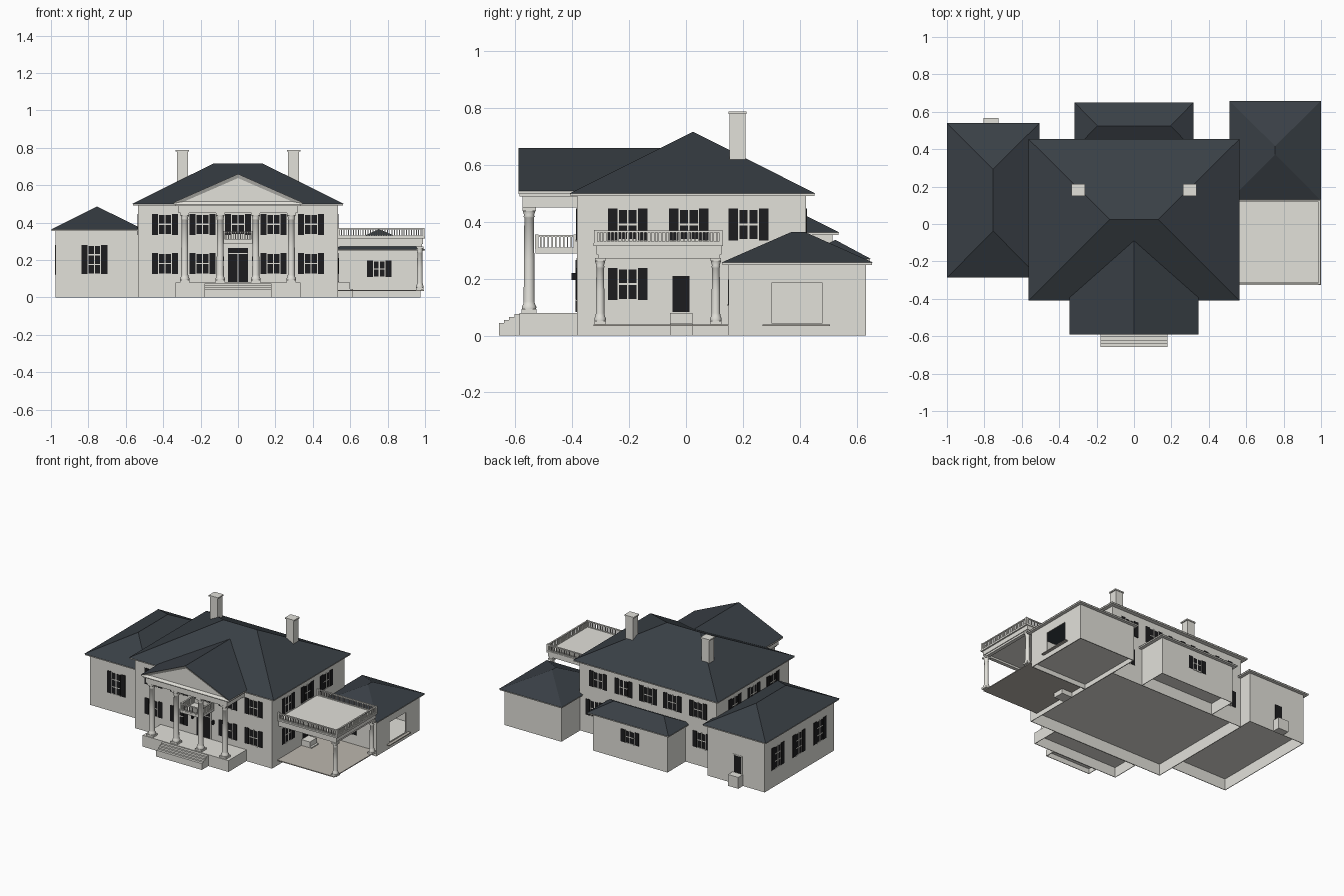
import bpy, bmesh, math
from mathutils import Matrix, Vector

cube = bpy.data.objects.get("Cube")
if cube:
    bpy.data.objects.remove(cube, do_unlink=True)


def material(name, rgb):
    m = bpy.data.materials.new(name)
    m.use_nodes = True
    m.diffuse_color = (*rgb, 1)
    m.node_tree.nodes["Principled BSDF"].inputs["Base Color"].default_value = (*rgb, 1)
    return m


LIGHT = material("cream_stone", (0.76, 0.75, 0.7))
SLATE = material("slate_roof", (0.041, 0.05, 0.06))
DARK = material("dark_glass", (0.012, 0.012, 0.013))
PAVING = material("paving", (0.5, 0.47, 0.42))


def finish(name, bm, mats):
    bmesh.ops.recalc_face_normals(bm, faces=bm.faces)
    mesh = bpy.data.meshes.new(name)
    bm.to_mesh(mesh)
    bm.free()
    for m in mats:
        mesh.materials.append(m)
    ob = bpy.data.objects.new(name, mesh)
    bpy.context.collection.objects.link(ob)
    return ob


def boxes(name, mat, items, frame=Matrix()):
    """One object made of boxes given as x0, x1, y0, y1, z0, z1."""
    bm = bmesh.new()
    for b in items:
        size = Vector((b[1] - b[0], b[3] - b[2], b[5] - b[4]))
        mid = Vector((b[0] + b[1], b[2] + b[3], b[4] + b[5])) / 2
        bmesh.ops.create_cube(bm, size=1, matrix=frame @ Matrix.Translation(mid) @ Matrix.Diagonal((*size, 1)))
    return finish(name, bm, [mat])


def ring(x0, x1, y0, y1, z0, z1, t=0.004):
    """Four thin walls around a rectangle, open above and below."""
    return [(x0, x1, y0, y0 + t, z0, z1), (x0, x1, y1 - t, y1, z0, z1),
            (x0, x0 + t, y0, y1, z0, z1), (x1 - t, x1, y0, y1, z0, z1)]


def block(name, x0, x1, y0, y1, floor, top):
    """Storey block standing on a hollow foundation skirt."""
    boxes(name, LIGHT, [(x0, x1, y0, y1, floor, top)])
    boxes(name + "_foundation", LIGHT, ring(x0, x1, y0, y1, 0, floor))


def roof(name, points, inset=False):
    """Convex roof: slate on the slopes, stone on soffits and gables."""
    bm = bmesh.new()
    verts = [bm.verts.new(p) for p in points]
    bmesh.ops.convex_hull(bm, input=verts)
    bmesh.ops.dissolve_limit(bm, angle_limit=0.01, verts=bm.verts, edges=bm.edges)
    bmesh.ops.recalc_face_normals(bm, faces=bm.faces)
    for f in bm.faces:
        f.material_index = 1 if f.normal.z > 0.1 else 0
    if inset:
        front = [f for f in bm.faces if f.normal.y < -0.9]
        bmesh.ops.inset_individual(bm, faces=front, thickness=0.022, depth=-0.012)
    finish(name, bm, [LIGHT, SLATE])


def hip_roof(name, x0, x1, y0, y1, z0, z1, ridge):
    """Hipped roof with a thin cornice slab under the eaves."""
    eaves = [(x, y, z0) for x in (x0, x1) for y in (y0, y1)]
    roof(name, eaves + [(x, y, z1) for x, y in ridge])
    e = 0.003
    boxes(name + "_cornice", LIGHT, [(x0 + e, x1 - e, y0 + e, y1 - e, z0 - 0.009, z0)])


# Wall frames: local x runs along the wall, local -y points outwards
FRONT, BACK, RIGHT, LEFT = 0, math.pi, -math.pi / 2, math.pi / 2


def wall_frame(side, x, y):
    return Matrix.Translation((x, y, 0)) @ Matrix.Rotation(side, 4, "Z")


def window(name, side, x, y, z0, z1, width=0.14, rows=2):
    f = wall_frame(side, x, y)
    w, sh = width / 2, width * 0.24
    p = w - sh - 0.005
    boxes(name + "_shutters", DARK, [(-w, sh - w, -0.003, 0, z0, z1), (w - sh, w, -0.003, 0, z0, z1)], f)
    boxes(name + "_glass", DARK, [(-p, p, -0.0015, 0, z0 + 0.004, z1 - 0.006)], f)
    bars = [(-0.003, 0.003, -0.003, 0, z0, z1)]
    for i in range(1, rows):
        z = z0 + (z1 - z0) * i / rows
        bars.append((-p, p, -0.003, 0, z - 0.003, z + 0.003))
    bars.append((-p, p, -0.004, 0, z0 - 0.004, z0 + 0.003))
    boxes(name + "_bars", LIGHT, bars, f)


def door(name, side, x, y, z0, z1, width):
    f, w = wall_frame(side, x, y), width / 2
    boxes(name + "_frame", LIGHT, [(-w - 0.008, w + 0.008, -0.002, 0, z0, z1 + 0.008)], f)
    boxes(name, DARK, [(-w, w, -0.004, 0, z0, z1)], f)


def railing(name, start, end, z0, z1):
    """Balustrade from start to end with posts, rails and balusters."""
    a, b = Vector(start), Vector(end)
    d = b - a
    f = Matrix.Translation((a.x, a.y, 0)) @ Matrix.Rotation(math.atan2(d.y, d.x), 4, "Z")
    n, r = max(2, round(d.length / 0.013)), 0.0025
    items = [(0, d.length, -0.005, 0.005, z1 - 0.007, z1), (0, d.length, -0.004, 0.004, z0, z0 + 0.005)]
    items += [(u - 0.006, u + 0.006, -0.006, 0.006, z0, z1 + 0.002) for u in (0, d.length)]
    items += [(d.length * i / n - r, d.length * i / n + r, -r, r, z0, z1) for i in range(1, n)]
    boxes(name, LIGHT, items, f)


def column(name, x, y, z0, z1, r):
    """Turned column with a square plinth and abacus."""
    bm = bmesh.new()
    h = z1 - z0
    profile = [(1.3, 0.012), (1.35, 0.022), (1.1, 0.03), (1, 0.04), (0.97, h * 0.5),
               (0.88, h - 0.035), (1.05, h - 0.032), (0.9, h - 0.026), (1.22, h - 0.01)]
    verts = [bm.verts.new((x + k * r, y, z0 + z)) for k, z in profile]
    edges = [bm.edges.new(p) for p in zip(verts, verts[1:])]
    bmesh.ops.spin(bm, geom=verts + edges, cent=(x, y, 0), axis=(0, 0, 1), angle=math.tau, steps=16)
    bmesh.ops.remove_doubles(bm, verts=bm.verts, dist=0.0001)
    ob = finish(name, bm, [LIGHT])
    for p in ob.data.polygons:
        p.use_smooth = True
    boxes(name + "_blocks", LIGHT, [(x - q, x + q, y - q, y + q, a, b) for q, a, b in
                                    ((r * 1.38, z0, z0 + 0.013), (r * 1.25, z1 - 0.011, z1))])


# Main block
block("main_walls", -0.535, 0.535, -0.384, 0.423, 0.08, 0.495)
hip_roof("main_roof", -0.565, 0.565, -0.41, 0.455, 0.5, 0.717, [(-0.13, 0.025), (0.13, 0.025)])
for i, s in enumerate((-1, 1)):
    c = s * 0.297
    boxes(f"chimney_{i}", LIGHT, [(c - 0.029, c + 0.029, 0.153, 0.209, 0.5, 0.78),
                                  (c - 0.036, c + 0.036, 0.149, 0.213, 0.78, 0.789)])

# Windows of the main block
for i, x in enumerate((-0.39, -0.19, 0, 0.19, 0.39)):
    window(f"front_upper_window_{i}", FRONT, x, -0.384, 0.335, 0.447)
    window(f"back_upper_window_{i}", BACK, x, 0.423, 0.335, 0.447)
    if x:
        window(f"front_lower_window_{i}", FRONT, x, -0.384, 0.125, 0.238)
    if abs(x) > 0.3:
        window(f"back_lower_window_{i}", BACK, x * 1.07, 0.423, 0.125, 0.238)
for i, y in enumerate((-0.205, 0.01, 0.22)):
    window(f"left_upper_window_{i}", LEFT, 0.535, y, 0.335, 0.447)
    window(f"right_upper_window_{i}", RIGHT, -0.535, y, 0.335, 0.447)
window("left_lower_window", LEFT, 0.535, -0.205, 0.125, 0.238)
door("side_door", LEFT, 0.535, -0.018, 0.083, 0.21, 0.06)
boxes("side_step", LIGHT, [(0.535, 0.6, -0.056, 0.022, 0.035, 0.08), (0.535, 0.615, -0.056, 0.022, 0, 0.045)])

# Portico with steps, columns and pediment
block("portico_floor", -0.335, 0.335, -0.585, -0.382, 0.07, 0.08)
boxes("front_steps", LIGHT, [(-0.178, 0.178, -0.658 + 0.018 * i, -0.583, 0.035 + 0.01 * i, 0.045 + 0.01 * i)
                             for i in range(4)] + ring(-0.178, 0.178, -0.658, -0.583, 0, 0.04))
boxes("portico_beam", LIGHT, [(-0.318, 0.318, -0.575, -0.38, 0.45, 0.495),
                              (-0.338, 0.338, -0.585, -0.38, 0.49, 0.502)])
roof("pediment_roof", [(x, y, z) for y in (-0.59, -0.05) for x, z in
                       ((-0.345, 0.498), (-0.345, 0.508), (0.345, 0.498), (0.345, 0.508), (0, 0.66))], True)
for i, x in enumerate((-0.285, -0.095, 0.095, 0.285)):
    column(f"portico_column_{i}", x, -0.552, 0.08, 0.45, 0.019)
door("front_door", FRONT, 0, -0.384, 0.083, 0.265, 0.105)
boxes("front_door_bars", LIGHT, [(-0.002, 0.002, -0.389, -0.384, 0.083, 0.235),
                                 (-0.052, 0.052, -0.389, -0.384, 0.233, 0.238)])
boxes("door_lanterns", DARK, [(x - 0.006, x + 0.006, -0.403, -0.384, 0.195, 0.22) for x in (-0.08, 0.08)])
boxes("balcony_floor", LIGHT, [(-0.082, 0.082, -0.53, -0.384, 0.288, 0.304)])
for name, a, b in (("front", (-0.076, -0.525), (0.076, -0.525)),
                   ("left", (0.076, -0.525), (0.076, -0.39)),
                   ("right", (-0.076, -0.525), (-0.076, -0.39))):
    railing(f"balcony_rail_{name}", a, b, 0.304, 0.353)

# Side wing
block("wing_walls", -0.975, -0.53, -0.26, 0.515, 0.08, 0.36)
hip_roof("wing_roof", -1, -0.505, -0.287, 0.54, 0.363, 0.486, [(-0.753, -0.038), (-0.753, 0.293)])
window("wing_front_window", FRONT, -0.768, -0.26, 0.125, 0.28, rows=3)
for i, y in enumerate((-0.1, 0.135, 0.37)):
    window(f"wing_side_window_{i}", RIGHT, -0.975, y, 0.125, 0.28, rows=3)
door("wing_back_door", BACK, -0.765, 0.515, 0.083, 0.2, 0.055)
boxes("wing_back_step", LIGHT, [(-0.805, -0.725, 0.512, 0.567, 0, 0.08)])

# Rear extension
block("rear_walls", -0.293, 0.29, 0.42, 0.625, 0.08, 0.268)
hip_roof("rear_roof", -0.318, 0.318, 0.4, 0.65, 0.27, 0.337, [(-0.195, 0.525), (0.195, 0.525)])
window("rear_window", BACK, 0, 0.625, 0.125, 0.215)

# Hollow outbuilding with an open hatch in its outer wall
t = 0.006
boxes("outbuilding_walls", LIGHT, [
    (0.53, 0.975, 0.15, 0.15 + t, 0, 0.255), (0.53, 0.975, 0.633 - t, 0.633, 0, 0.255),
    (0.53, 0.53 + t, 0.15, 0.633, 0, 0.255), (0.53, 0.975, 0.15, 0.633, 0.033, 0.038),
    (0.975 - t, 0.975, 0.15, 0.3, 0, 0.255), (0.975 - t, 0.975, 0.48, 0.633, 0, 0.255),
    (0.975 - t, 0.975, 0.3, 0.48, 0, 0.045), (0.975 - t, 0.975, 0.3, 0.48, 0.185, 0.255)])
boxes("outbuilding_ceiling", SLATE, [(0.535, 0.97, 0.155, 0.628, 0.234, 0.242)])
boxes("hatch_sill", PAVING, [(0.97, 0.995, 0.27, 0.507, 0.033, 0.039)])
hip_roof("outbuilding_roof", 0.51, 1, 0.125, 0.658, 0.257, 0.365, [(0.755, 0.372), (0.755, 0.417)])
window("outbuilding_window", FRONT, 0.755, 0.15, 0.108, 0.197, width=0.13)

# Open carport with a railed roof terrace
boxes("carport_floor", PAVING, [(0.53, 0.978, -0.325, 0.15, 0.033, 0.039)])
boxes("carport_roof", LIGHT, [(0.53, 0.99, -0.315, 0.125, 0.285, 0.318), (0.53, 1, -0.325, 0.13, 0.315, 0.326),
                              (0.96, 0.985, -0.31, 0.12, 0.272, 0.286), (0.53, 0.985, -0.31, -0.285, 0.272, 0.286)])
for i, y in enumerate((-0.302, 0.105)):
    column(f"carport_column_{i}", 0.972, y, 0.039, 0.273, 0.015)
for name, a, b in (("front", (0.54, -0.317), (0.992, -0.317)),
                   ("side", (0.992, -0.317), (0.992, 0.122)),
                   ("back", (0.54, 0.122), (0.992, 0.122))):
    railing(f"terrace_rail_{name}", a, b, 0.326, 0.37)
